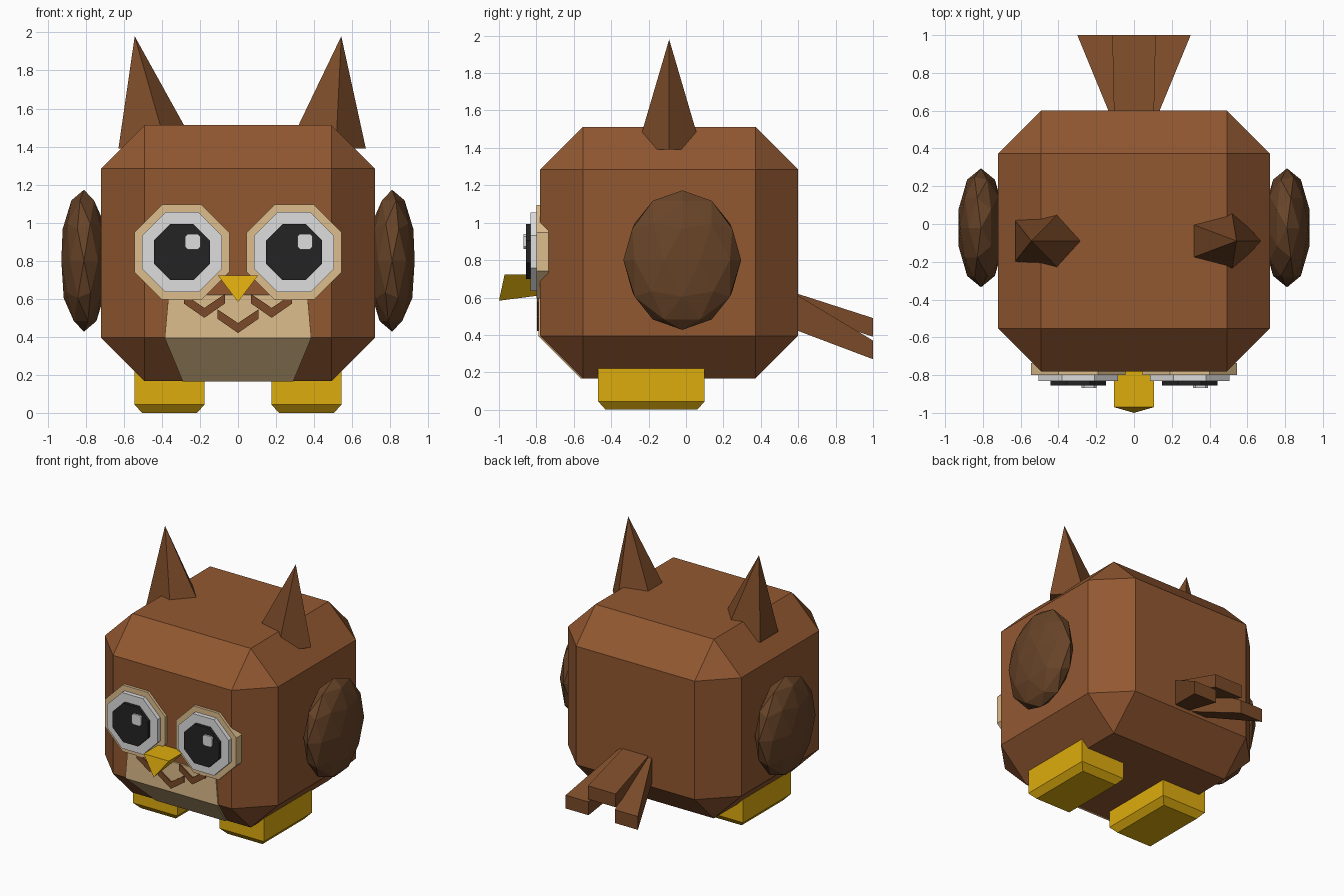
import bpy, bmesh, math
from mathutils import Matrix

if "Cube" in bpy.data.objects:
    bpy.data.objects.remove(bpy.data.objects["Cube"])


def material(name, rgb):
    lin = [((c / 255 + 0.055) / 1.055) ** 2.4 if c > 10 else c / 255 / 12.92 for c in rgb]
    m = bpy.data.materials.new(name)
    m.diffuse_color = (*lin, 1)
    m.use_nodes = True
    m.node_tree.nodes["Principled BSDF"].inputs["Base Color"].default_value = m.diffuse_color
    return m


BODY = material("body brown", (146, 88, 49))
FEATHER = material("feather brown", (122, 74, 40))
WING = material("wing brown", (104, 68, 40))
TAN = material("tan", (221, 189, 140))
WHITE = material("eye white", (222, 222, 222))
BLACK = material("pupil black", (36, 36, 36))
YELLOW = material("yellow", (222, 172, 14))


def finish(name, bm, mat):
    bmesh.ops.recalc_face_normals(bm, faces=bm.faces)
    me = bpy.data.meshes.new(name)
    bm.to_mesh(me)
    bm.free()
    me.materials.append(mat)
    ob = bpy.data.objects.new(name, me)
    bpy.context.collection.objects.link(ob)
    return ob


def loft(name, rings, mat):
    """Closed solid through rings of equal point count."""
    bm = bmesh.new()
    loops = [[bm.verts.new(p) for p in r] for r in rings]
    n = len(loops[0])
    for a, b in zip(loops, loops[1:]):
        for i in range(n):
            j = (i + 1) % n
            bm.faces.new((a[i], a[j], b[j], b[i]))
    bm.faces.new(loops[0])
    bm.faces.new(loops[-1])
    return finish(name, bm, mat)


def plate(name, outline, y0, y1, mat):
    """Extrude an x-z outline along y."""
    return loft(name, [[(x, y, z) for x, z in outline] for y in (y0, y1)], mat)


def octagon(cx, cz, half):
    r = half / math.cos(math.pi / 8)
    return [(cx + r * math.cos(math.pi * (i + .5) / 4),
             cz + r * math.sin(math.pi * (i + .5) / 4)) for i in range(8)]


def rect(x0, x1, y0, y1, z):
    return [(x0, y0, z), (x1, y0, z), (x1, y1, z), (x0, y1, z)]


# Chamfered box body
bm = bmesh.new()
bmesh.ops.create_cube(bm, size=1, matrix=Matrix.Translation((0, -.09, .84))
                      @ Matrix.Diagonal((1.44, 1.38, 1.345, 1)))
bmesh.ops.bevel(bm, geom=bm.edges[:], offset=.228, segments=1, affect='EDGES', profile=.5)
finish("body", bm, BODY)

for s, side in ((-1, "left"), (1, "right")):
    # Faceted wing
    bm = bmesh.new()
    bmesh.ops.create_icosphere(bm, subdivisions=2, radius=1,
                               matrix=Matrix.Translation((s * .81, -.02, .80))
                               @ Matrix.Diagonal((s * .125, .315, .373, 1)))
    finish(side + "_wing", bm, WING)

    # Five-sided leaning ear tuft
    bm = bmesh.new()
    base = [bm.verts.new((s * .444 + .228 * math.cos(i * math.tau / 5),
                          -.09 + .182 * math.sin(i * math.tau / 5), 1.39)) for i in range(5)]
    tip = bm.verts.new((s * .543, -.09, 1.98))
    bm.faces.new(base)
    for i in range(5):
        bm.faces.new((base[i], base[(i + 1) % 5], tip))
    finish(side + "_ear", bm, FEATHER)

    # Foot with tapered sole
    c = s * .36
    loft(side + "_foot", [rect(c - .145, c + .145, -.43, .06, 0),
                          rect(c - .185, c + .185, -.47, .10, .045),
                          rect(c - .185, c + .185, -.47, .10, .22)], YELLOW)

    # Layered eye
    c = s * .295
    plate(side + "_eye_rim", octagon(c, .845, .25), -.735, -.80, TAN)
    plate(side + "_eye_white", octagon(c, .845, .21), -.79, -.832, WHITE)
    plate(side + "_pupil", octagon(c, .845, .147), -.82, -.855, BLACK)
    plate(side + "_eye_glint", [(c + .057 + a * u, .90 + b * v) for a, b, u, v in (
        (-1, -1, .04, .027), (-1, -1, .027, .04), (1, -1, .027, .04), (1, -1, .04, .027),
        (1, 1, .04, .027), (1, 1, .027, .04), (-1, 1, .027, .04), (-1, 1, .04, .027))],
        -.85, -.868, WHITE)

    # Outer tail feather
    loft(side + "_tail_feather",
         [[(s * x0, y, z0), (s * x1, y, z0), (s * x1, y, z1), (s * x0, y, z1)]
          for y, x0, x1, z0, z1 in ((.55, 0, .115, .44, .64), (1.0, .11, .30, .27, .37))],
         FEATHER)

# Middle tail feather
loft("middle_tail_feather",
     [[(-w, y, z0), (w, y, z0), (w, y, z1), (-w, y, z1)]
      for y, w, z0, z1 in ((.55, .105, .54, .635), (1.0, .115, .39, .49))], FEATHER)

# Belly patch wrapping over the lower chamfer
loft("belly_patch", [[(-w, y, z), (w, y, z), (w, y + .015, z + .005), (-w, y + .015, z + .005)]
                     for w, y, z in ((.365, -.788, .62), (.385, -.788, .393), (.29, -.562, .165))], TAN)

# Chest feather chevrons
for name, cx, cz in (("left", -.177, .50), ("middle", 0, .42), ("right", .177, .50)):
    plate(name + "_chevron", [(cx - .108, cz + .075), (cx, cz), (cx + .108, cz + .075),
                              (cx + .108, cz + .125), (cx, cz + .052), (cx - .108, cz + .125)],
          -.785, -.797, FEATHER)

# Beak
loft("beak", [[(-.105, -.97, .722), (.105, -.97, .722), (0, -1.0, .583)],
              [(-.105, -.75, .722), (.105, -.75, .722), (0, -.75, .615)]], YELLOW)
